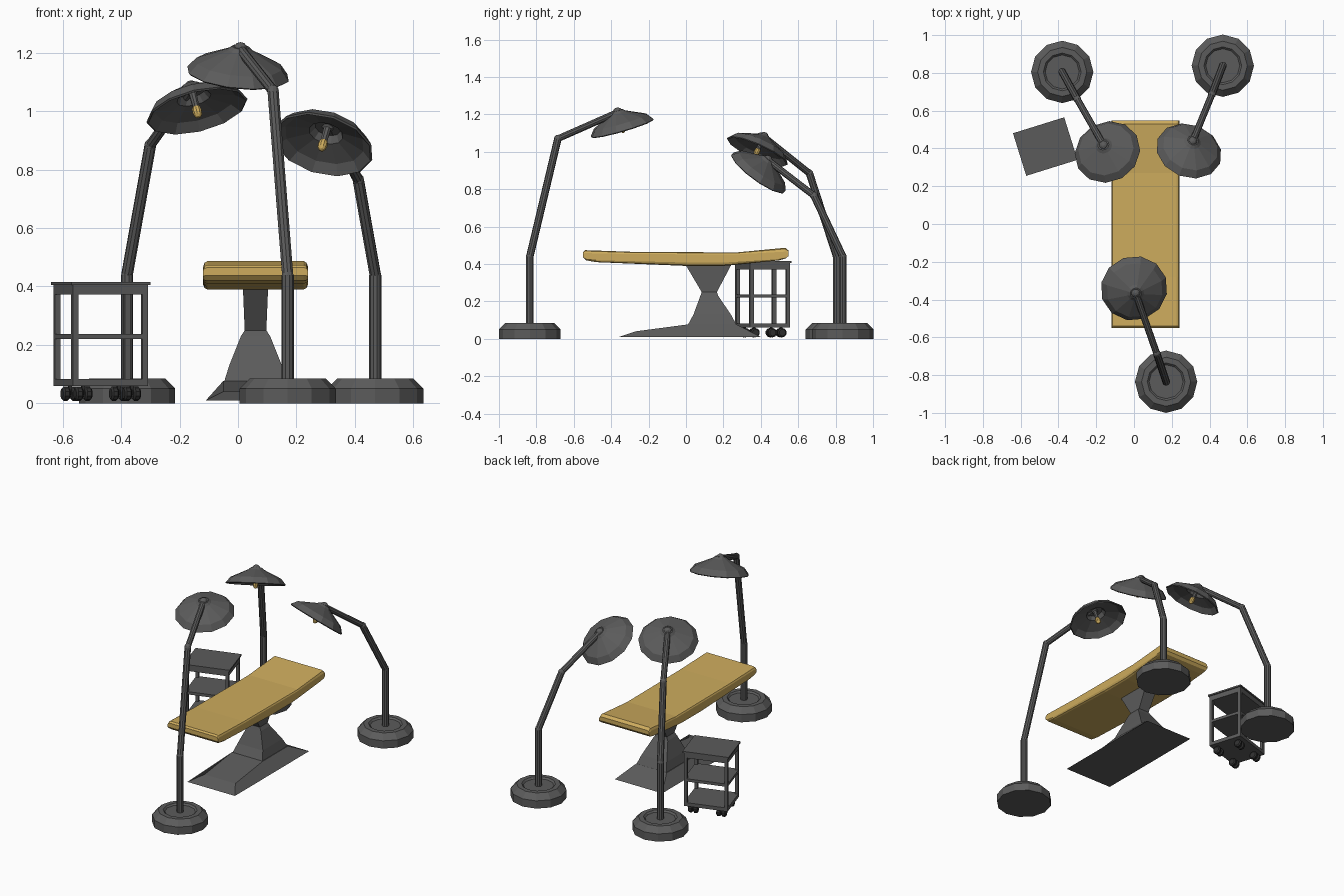
import bpy, bmesh, math
from mathutils import Vector, Matrix

if "Cube" in bpy.data.objects:
    bpy.data.objects.remove(bpy.data.objects["Cube"])


def material(name, color):
    m = bpy.data.materials.new(name)
    m.use_nodes = True
    m.diffuse_color = (*color, 1)
    m.node_tree.nodes["Principled BSDF"].inputs["Base Color"].default_value = (*color, 1)
    return m


GREY = material("grey metal", (0.105, 0.105, 0.105))
GOLD = material("gold padding", (0.61, 0.41, 0.11))
BLACK = material("black rubber", (0.03, 0.03, 0.03))


def finish(bm, name, mat, matrix=None):
    bmesh.ops.recalc_face_normals(bm, faces=bm.faces)
    mesh = bpy.data.meshes.new(name)
    bm.to_mesh(mesh)
    bm.free()
    mesh.materials.append(mat)
    obj = bpy.data.objects.new(name, mesh)
    if matrix:
        obj.matrix_world = matrix
    bpy.context.collection.objects.link(obj)
    return obj


def loft(name, rings, mat, matrix=None):
    """Skin a list of equal rings of points and cap both ends."""
    bm = bmesh.new()
    rows = [[bm.verts.new(p) for p in ring] for ring in rings]
    n = len(rows[0])
    for a, b in zip(rows, rows[1:]):
        for i in range(n):
            j = (i + 1) % n
            bm.faces.new((a[i], a[j], b[j], b[i]))
    bm.faces.new(rows[0])
    bm.faces.new(rows[-1])
    return finish(bm, name, mat, matrix)


def lathe(name, profile, mat, matrix, sides=12):
    turns = [2 * math.pi * i / sides for i in range(sides)]
    rings = [[(r * math.cos(t), r * math.sin(t), z) for t in turns] for r, z in profile]
    return loft(name, rings, mat, matrix)


def rect(x0, x1, y0, y1, z):
    return [(x0, y0, z), (x1, y0, z), (x1, y1, z), (x0, y1, z)]


def box(name, x0, x1, y0, y1, z0, z1, mat, matrix=None):
    return loft(name, [rect(x0, x1, y0, y1, z0), rect(x0, x1, y0, y1, z1)], mat, matrix)


def tube(name, a, b, radius):
    d = b - a
    frame = Matrix.Translation(a) @ d.to_track_quat("Z", "Y").to_matrix().to_4x4()
    lathe(name, [(radius, 0), (radius, d.length)], GREY, frame, 10)


def ball(name, centre, radius, mat, stretch=1.0, turn=Matrix()):
    bm = bmesh.new()
    bmesh.ops.create_uvsphere(bm, u_segments=10, v_segments=6, radius=radius)
    return finish(bm, name, mat,
                  Matrix.Translation(centre) @ turn @ Matrix.Diagonal((1, 1, stretch, 1)))


# Floor lamps: weighted foot, bent pole, tilted bell shade and bulb
FOOT = [(0.165, 0), (0.165, 0.05), (0.13, 0.085), (0.1, 0.085), (0.09, 0.075), (0.03, 0.075)]
SHADE = [(0.03, 0.1), (0.045, 0.087), (0.09, 0.066), (0.15, 0.038), (0.178, 0.003),
         (0.172, -0.002), (0.14, 0.026), (0.06, 0.05), (0.045, 0.075)]


def lamp(name, foot, elbow, head, tilt):
    foot, elbow, head = Vector((*foot, 0)), Vector(elbow), Vector(head)
    back = foot - head
    back.z = 0
    back.normalize()
    normal = back * math.sin(tilt) + Vector((0, 0, math.cos(tilt)))
    turn = normal.to_track_quat("Z", "Y").to_matrix().to_4x4()
    knee = foot + Vector((0, 0, 0.44))
    neck = head + normal * 0.09
    lathe(name + "_foot", FOOT, GREY, Matrix.Translation(foot))
    tube(name + "_lower_pole", foot + Vector((0, 0, 0.07)), knee, 0.021)
    tube(name + "_middle_pole", knee, elbow, 0.02)
    tube(name + "_arm", elbow, neck, 0.018)
    ball(name + "_knee", knee, 0.021, GREY)
    ball(name + "_elbow", elbow, 0.021, GREY)
    ball(name + "_neck", neck, 0.026, GREY)
    frame = Matrix.Translation(head) @ turn
    lathe(name + "_shade", SHADE, GREY, frame)
    lathe(name + "_socket", [(0.012, 0.015), (0.014, 0.08)], GREY, frame, 8)
    ball(name + "_bulb", head, 0.017, GOLD, 1.5, turn)


lamp("front_lamp", (0.17, -0.835), (0.12, -0.685, 1.07), (0, -0.34, 1.125), math.radians(17))
lamp("right_lamp", (-0.38, 0.805), (-0.3, 0.66, 0.885), (-0.14, 0.38, 1.0), math.radians(27))
lamp("left_lamp", (0.47, 0.838), (0.412, 0.685, 0.765), (0.29, 0.385, 0.885), math.radians(38))


# Padded table: side profiles in (y, z) swept across, with eased sides
def cushion(name, profile):
    middle = 0.435
    rings = []
    for x, s in ((-0.12, 0.6), (-0.115, 0.88), (-0.105, 1), (0.225, 1), (0.235, 0.88), (0.24, 0.6)):
        rings.append([(x, y, middle + (z - middle) * s) for y, z in profile])
    loft(name, rings, GOLD)


cushion("table_cushion", [(-0.54, 0.474), (-0.55, 0.465), (-0.55, 0.437), (-0.535, 0.42),
                          (-0.48, 0.41), (0, 0.39), (0.2, 0.39), (0.27, 0.396),
                          (0.27, 0.462), (-0.28, 0.465)])
cushion("head_cushion", [(0.27, 0.462), (0.27, 0.396), (0.5, 0.42), (0.535, 0.431),
                         (0.548, 0.447), (0.548, 0.473), (0.53, 0.487)])

# Table column, narrow at the waist
loft("table_column", [rect(-0.047, 0.167, 0.01, 0.27, 0.075),
                      rect(-0.03, 0.15, 0.04, 0.24, 0.13),
                      rect(0.01, 0.11, 0.077, 0.172, 0.23),
                      rect(0.023, 0.097, 0.084, 0.165, 0.25),
                      rect(0.017, 0.103, 0, 0.24, 0.392)], GREY)

# Table base: ramped plinth, long toward the front
bm = bmesh.new()
lo = [bm.verts.new(p) for p in rect(-0.11, 0.23, -0.36, 0.4, 0.01)]
pairs = [[bm.verts.new((x, y, z)) for x in (-0.05, 0.17)]
         for y, z in ((-0.27, 0.04), (0.01, 0.077), (0.27, 0.077))]
nose, mid, tail = pairs
for face in ((lo[0], lo[1], nose[1], nose[0]), (lo[2], lo[3], tail[0], tail[1]),
             (nose[0], nose[1], mid[1], mid[0]), (mid[0], mid[1], tail[1], tail[0]),
             (lo[3], lo[0], nose[0], mid[0], tail[0]),
             (lo[1], lo[2], tail[1], mid[1], nose[1]), lo[::-1]):
    bm.faces.new(face)
finish(bm, "table_base", GREY)

# Rolling cart, turned on the floor
CART = Matrix.Translation((-0.47, 0.41, 0)) @ Matrix.Rotation(math.radians(17.3), 4, "Z")
W, D = 0.135, 0.112
box("cart_top", -0.142, 0.142, -0.118, 0.118, 0.405, 0.415, GREY, CART)
for name, z0, z1 in (("top_rail", 0.372, 0.405), ("middle_shelf", 0.22, 0.238),
                     ("bottom_shelf", 0.06, 0.083)):
    box("cart_" + name, -W, W, -D, D, z0, z1, GREY, CART)
for sx, side in ((-1, "right"), (1, "left")):
    for sy, end in ((-1, "front"), (1, "back")):
        tag = f"{end}_{side}"
        x, y = sx * (W - 0.01), sy * (D - 0.01)
        box("cart_post_" + tag, x - 0.01, x + 0.01, y - 0.01, y + 0.01, 0.06, 0.405, GREY, CART)
        # Twin-wheel casters
        cx, cy = sx * 0.087, sy * 0.075
        box("caster_stem_" + tag, cx - 0.006, cx + 0.006, cy - 0.006, cy + 0.006,
            0.03, 0.06, BLACK, CART)
        for off in (-0.016, 0.016):
            frame = CART @ Matrix.Translation((cx + off, cy, 0.033)) \
                @ Matrix.Rotation(math.pi / 2, 4, "Y")
            lathe("caster_wheel_" + tag, [(0.018, -0.013), (0.025, -0.007), (0.025, 0.007),
                                          (0.018, 0.013)], BLACK, frame, 10)
